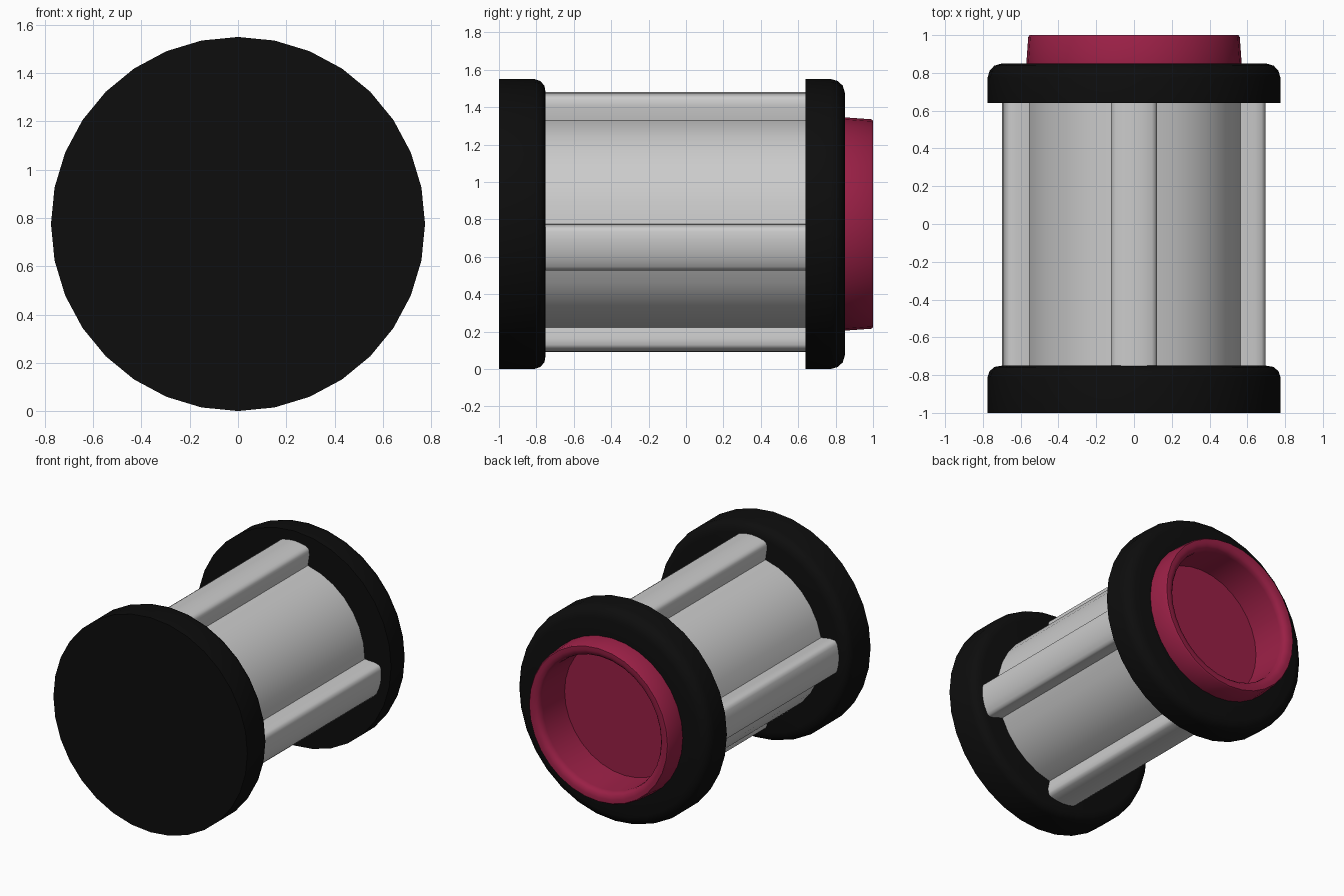
import bpy, bmesh, math

if "Cube" in bpy.data.objects:
    bpy.data.objects.remove(bpy.data.objects["Cube"])

SIDES = 32
ZC = 0.775  # height of the long axis


def material(name, color):
    m = bpy.data.materials.new(name)
    m.diffuse_color = color
    m.use_nodes = True
    m.node_tree.nodes["Principled BSDF"].inputs["Base Color"].default_value = m.diffuse_color
    return m


def loft(name, rings, closed=False, mat=None, angle=35):
    """Skin a list of equal-length rings; closed joins last ring to first."""
    bm = bmesh.new()
    loops = [[bm.verts.new(p) for p in ring] for ring in rings]
    pairs = list(zip(loops, loops[1:]))
    if closed:
        pairs.append((loops[-1], loops[0]))
    for a, b in pairs:
        n = len(a)
        for i in range(n):
            j = (i + 1) % n
            bm.faces.new((a[i], a[j], b[j], b[i]))
    return bm, name, mat, angle


def finish(bm, name, mat=None, angle=35):
    bmesh.ops.recalc_face_normals(bm, faces=bm.faces)
    mesh = bpy.data.meshes.new(name)
    bm.to_mesh(mesh)
    bm.free()
    ob = bpy.data.objects.new(name, mesh)
    bpy.context.collection.objects.link(ob)
    if mat:
        mesh.materials.append(mat)
    bpy.ops.object.select_all(action='DESELECT')
    ob.select_set(True)
    bpy.context.view_layer.objects.active = ob
    bpy.ops.object.shade_smooth_by_angle(angle=math.radians(angle))
    return ob


def circle(r, y):
    return [(r * math.cos(2 * math.pi * i / SIDES), y,
             ZC + r * math.sin(2 * math.pi * i / SIDES)) for i in range(SIDES)]


def lathe(name, profile, mat, closed=False):
    """Revolve (radius, y) points around the long axis; open ends are filled."""
    bm, *_ = loft(name, [circle(r, y) for r, y in profile], closed)
    if not closed:
        bmesh.ops.holes_fill(bm, edges=[e for e in bm.edges if e.is_boundary], sides=0)
    return finish(bm, name, mat)


black = material("black", (0.004, 0.004, 0.004, 1))
crimson = material("crimson", (0.32, 0.014, 0.06, 1))

# Front end cap, solid disc with a rounded inner edge
lathe("front_cap", [(0.775, -1), (0.775, -0.81), (0.765, -0.78),
                    (0.74, -0.757), (0.70, -0.75)], black)

# Rear end cap, a ring with a rounded outer edge
lathe("rear_cap", [(0.53, 0.64), (0.775, 0.64), (0.775, 0.775), (0.765, 0.81),
                   (0.74, 0.838), (0.70, 0.85), (0.53, 0.85)], black, closed=True)

# Crimson liner with rounded lip and a deep bore
lathe("bore_liner", [(0.575, 0.70), (0.57, 0.85), (0.56, 0.99), (0.552, 1.0),
                     (0.525, 1.0), (0.50, 0.992), (0.485, 0.975), (0.48, 0.95),
                     (0.48, -0.74)], crimson).data.update()

# Grey body: round core with four rounded ribs, one of them offset
half = [(0.122, 0.63), (0.12, 0.665), (0.112, 0.68), (0.095, 0.69), (0.05, 0.70)]
rib = [(-t, r) for t, r in half] + [(0, 0.705)] + [(t, r) for t, r in reversed(half)]
rib_scale = {31: 1.0, 8: 1.0, 16: 0.99, 24: 0.972}
section = []
for i in range(SIDES):
    a = 2 * math.pi * i / SIDES
    c, s = math.cos(a), math.sin(a)
    if i in rib_scale:
        k = rib_scale[i]
        section += [(k * r * c - t * s, k * r * s + t * c) for t, r in rib]
    else:
        section.append((0.565 * c, 0.565 * s))
bm, *_ = loft("ribbed_body", [[(x, y, ZC + z) for x, z in section] for y in (-0.76, 0.66)])
finish(bm, "ribbed_body", angle=40)
